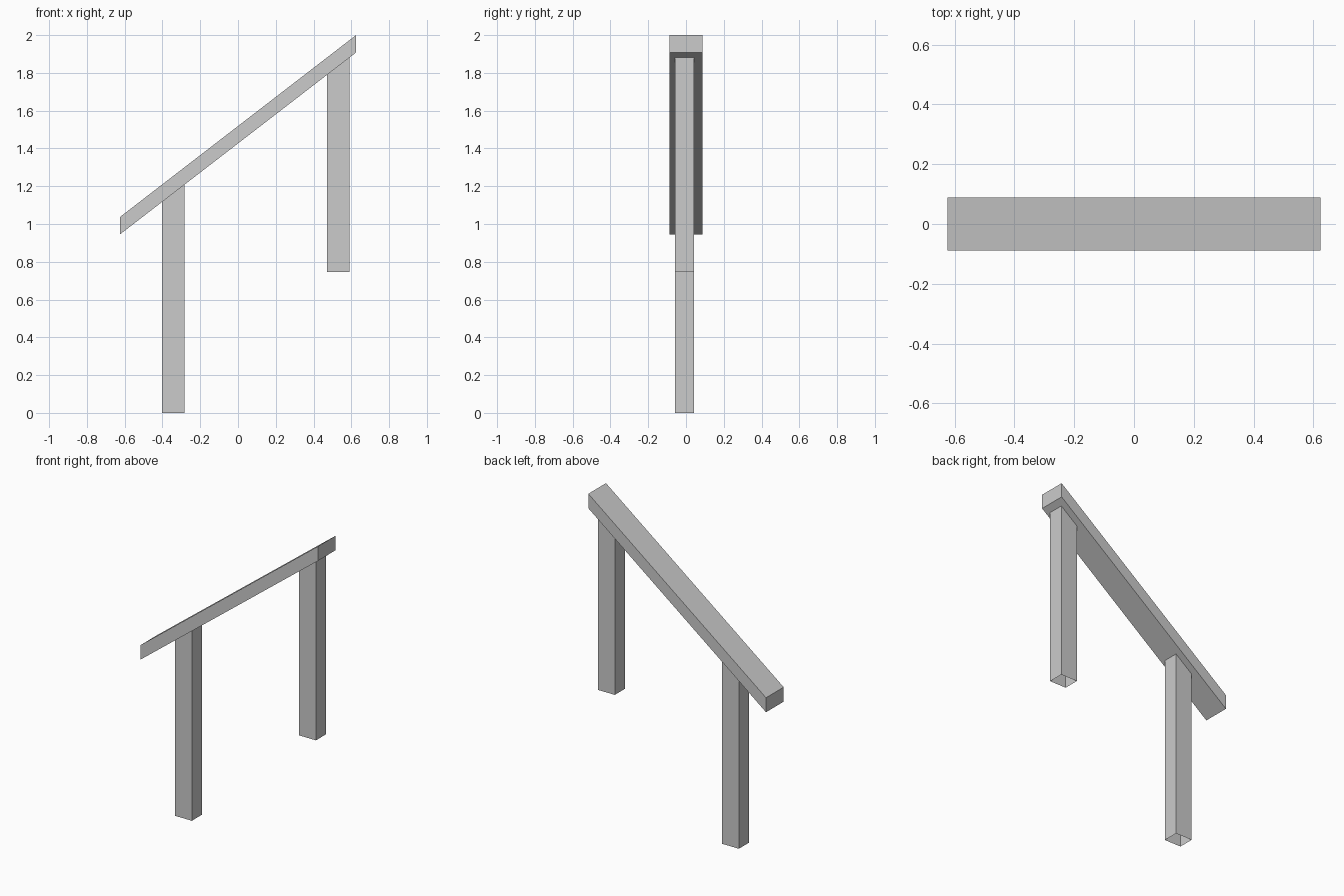
import bpy

if "Cube" in bpy.data.objects:
    bpy.data.objects.remove(bpy.data.objects["Cube"])

HALF_LEN, HALF_WIDTH, THICK = 0.625, 0.0885, 0.092
LOW, HIGH = 0.945, 1.908            # underside height at the two ends
SLOPE = (HIGH - LOW) / (2 * HALF_LEN)


def underside(x):
    return LOW + (x + HALF_LEN) * SLOPE


def sloped_box(name, x0, x1, y0, y1, bottom, top, capped):
    """Vertical-sided box whose bottom and top heights are functions of x."""
    ring = [(x0, y0), (x1, y0), (x1, y1), (x0, y1)]
    verts = [(x, y, h(x)) for h in (bottom, top) for x, y in ring]
    faces = [(i, (i + 1) % 4, (i + 1) % 4 + 4, i + 4) for i in range(4)]
    if capped:
        faces += [(3, 2, 1, 0), (4, 5, 6, 7)]
    mesh = bpy.data.meshes.new(name)
    mesh.from_pydata(verts, [], faces)
    obj = bpy.data.objects.new(name, mesh)
    bpy.context.collection.objects.link(obj)
    return obj


# Sloping handrail with plumb-cut ends
sloped_box("handrail", -HALF_LEN, HALF_LEN, -HALF_WIDTH, HALF_WIDTH,
           underside, lambda x: underside(x) + THICK, True)

# Hollow, open-ended posts cut to the slope of the rail
for name, x0, foot in (("lower_post", -0.402, 0.0), ("upper_post", 0.471, 0.745)):
    sloped_box(name, x0, x0 + 0.118, -0.058, 0.043,
               lambda x, f=foot: f, underside, False)
